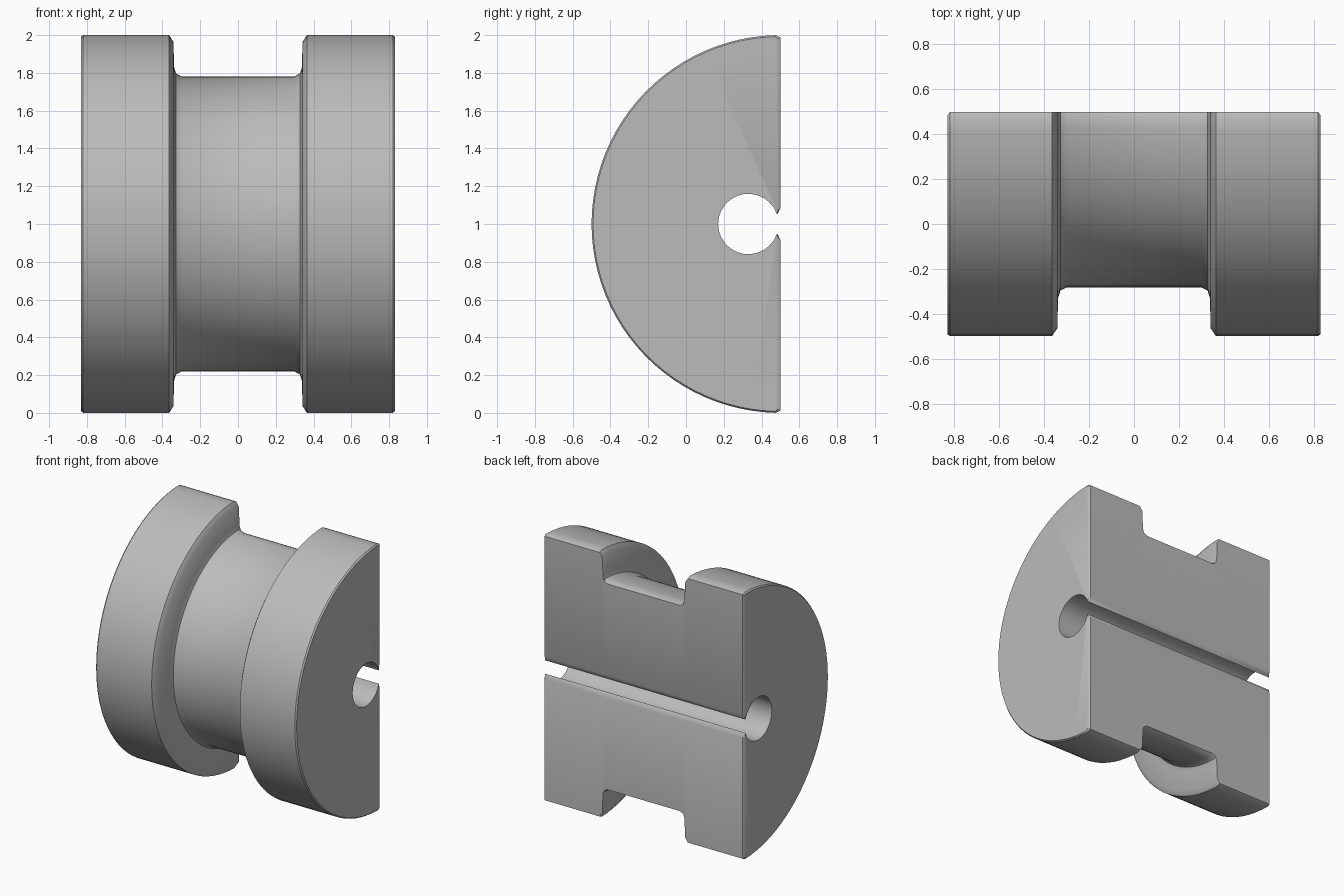
import bpy, bmesh
from math import pi, sin, cos, asin

cube = bpy.data.objects.get("Cube")
if cube:
    bpy.data.objects.remove(cube)

BACK = 0.5   # plane of the flat back, which also holds the spool axis
EDGE = 0.025  # depth of the softened back edges


def arc(centre_y, radius, start, end, steps):
    """Points (y, height above the axis) along a circular arc."""
    angles = [start + (end - start) * i / steps for i in range(steps + 1)]
    return [(centre_y + radius * cos(a), radius * sin(a)) for a in angles]


# Keyhole: a round bore that opens through the back by a flared slot
bore_radius = 0.16
mouth = asin(0.05 / bore_radius)
flare = [(0.49, 0.062), (BACK, 0.085)]
keyhole = [(y, -z) for y, z in flare[::-1]]
keyhole += arc(0.33, bore_radius, 2 * pi - mouth, mouth, 24)
keyhole += flare


def section(radius, back):
    """Half disc with the keyhole cut in from its flat back."""
    turn = asin(EDGE / radius)
    outer = arc(BACK, radius, pi / 2 + turn, 3 * pi / 2 - turn, 48)
    outline = [(BACK, radius - 0.012)] + outer + [(BACK, 0.012 - radius)] + keyhole
    return [(min(y, back), z) for y, z in outline]


# Width, radius and back plane from the outer end to the core, then mirrored
half = [(0.83, 0.992, BACK - 0.015), (0.82, 1, BACK), (0.365, 1, BACK),
        (0.342, 0.965, BACK), (0.338, 0.83, BACK), (0.328, 0.797, BACK),
        (0.3, 0.782, BACK)]
stations = [(-x, r, b) for x, r, b in half] + half[::-1]

# Half spool: sections joined along the width and closed at both ends
bm = bmesh.new()
rings = [[bm.verts.new((x, y, 1 + z)) for y, z in section(r, b)]
         for x, r, b in stations]
for ring, following in zip(rings, rings[1:]):
    for i in range(len(ring)):
        bm.faces.new((ring[i - 1], ring[i], following[i], following[i - 1]))
for end in (rings[0], rings[-1]):
    bm.faces.new(end)
bmesh.ops.recalc_face_normals(bm, faces=bm.faces[:])
mesh = bpy.data.meshes.new("half_spool")
bm.to_mesh(mesh)
bm.free()

# Smooth curves with sharp edges kept
mesh.shade_smooth()
mesh.set_sharp_from_angle(angle=0.6)

# Single grey material
grey = bpy.data.materials.new("grey")
grey.use_nodes = True
colour = (0.5, 0.5, 0.5, 1)
grey.diffuse_color = colour
grey.node_tree.nodes["Principled BSDF"].inputs["Base Color"].default_value = colour
mesh.materials.append(grey)

spool = bpy.data.objects.new("half_spool", mesh)
bpy.context.scene.collection.objects.link(spool)
